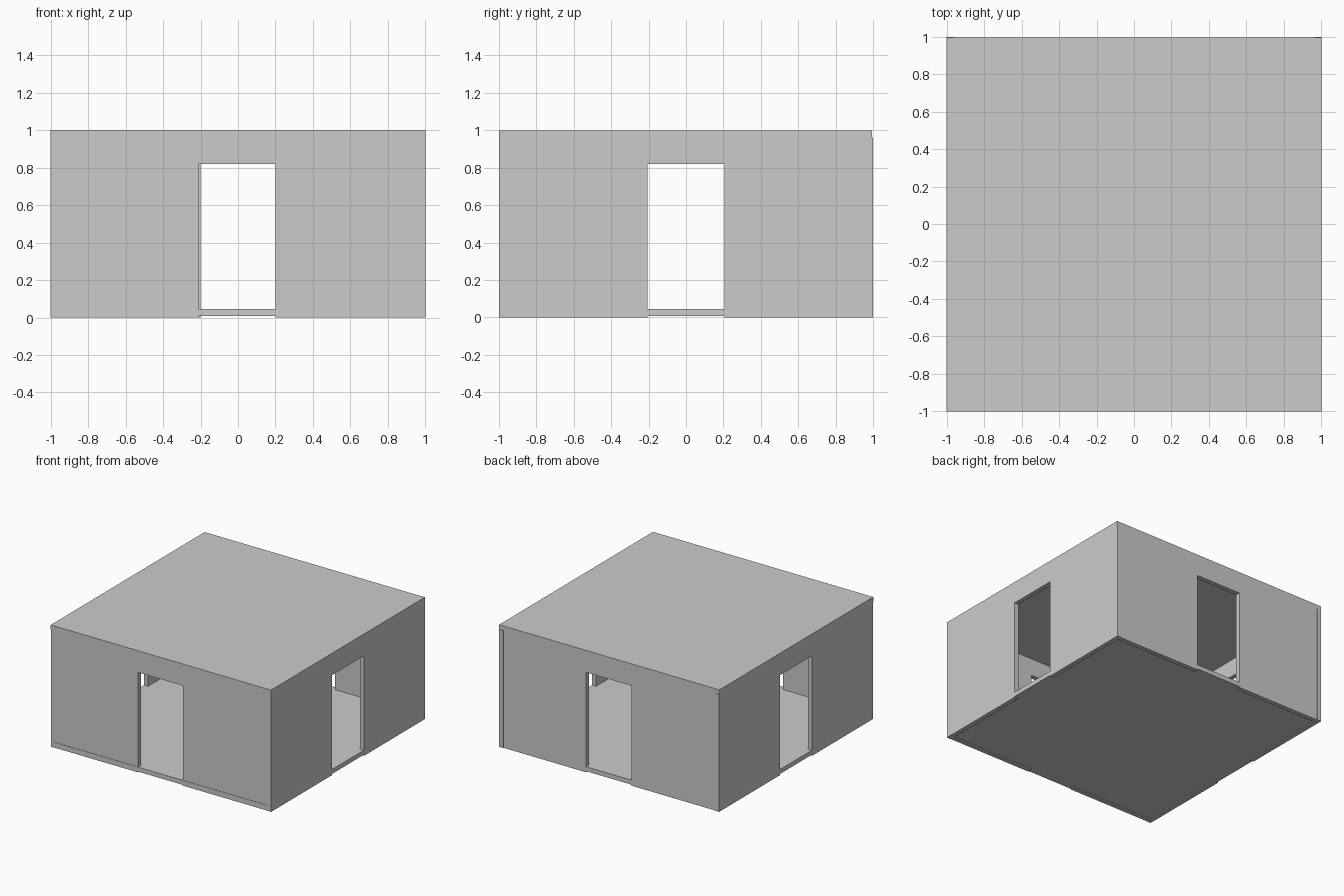
import bpy
import bmesh
from math import pi
from mathutils import Matrix

if "Cube" in bpy.data.objects:
    bpy.data.objects.remove(bpy.data.objects["Cube"])

T = 0.038          # wall and slab thickness
DOOR_TOP = 0.82    # doorway head height


def slab(name, x0, x1, y0, y1, z0, z1):
    me = bpy.data.meshes.new(name)
    bm = bmesh.new()
    bmesh.ops.create_cube(bm, size=1)
    for v in bm.verts:
        v.co.x = x1 if v.co.x > 0 else x0
        v.co.y = y1 if v.co.y > 0 else y0
        v.co.z = z1 if v.co.z > 0 else z0
    bm.to_mesh(me)
    bm.free()
    ob = bpy.data.objects.new(name, me)
    bpy.context.collection.objects.link(ob)
    return ob


def wall(name, angle, half, outer, door, top):
    # Doorway outline in the front plane, extruded inward then turned into place
    a, b = door
    outline = [(-half, 0), (a, 0), (a, DOOR_TOP), (b, DOOR_TOP),
               (b, 0), (half, 0), (half, top), (-half, top)]
    me = bpy.data.meshes.new(name)
    bm = bmesh.new()
    face = bm.faces.new([bm.verts.new((x, -outer, z)) for x, z in outline])
    ext = bmesh.ops.extrude_face_region(bm, geom=[face], use_keep_orig=True)
    verts = [g for g in ext["geom"] if isinstance(g, bmesh.types.BMVert)]
    bmesh.ops.translate(bm, verts=verts, vec=(0, T, 0))
    bmesh.ops.recalc_face_normals(bm, faces=bm.faces)
    bmesh.ops.transform(bm, matrix=Matrix.Rotation(angle, 4, 'Z'), verts=bm.verts)
    bm.to_mesh(me)
    bm.free()
    ob = bpy.data.objects.new(name, me)
    bpy.context.collection.objects.link(ob)
    return ob


# Four walls, each with a central doorway; the side walls run past the back wall
INNER = 1 - T
wall("front_wall", 0, INNER, 0.997, (-0.21, 0.20), 1 - T)
wall("back_wall", pi, INNER, 0.995, (-0.21, 0.20), 1 - T)
wall("right_wall", pi / 2, 0.999, 1.0, (-0.207, 0.207), 1 - T)
wall("left_wall", -pi / 2, 0.999, 1.0, (-0.207, 0.207), 1 - T)

# Floor threshold shows in the doorways, slightly raised off the ground
slab("floor", -0.998, 0.998, -1.0, 0.994, 0.008, 0.045)

# Flat roof capping the walls
slab("roof", -1.0, 1.0, -1.0, 0.995, 1 - T, 1.0)
